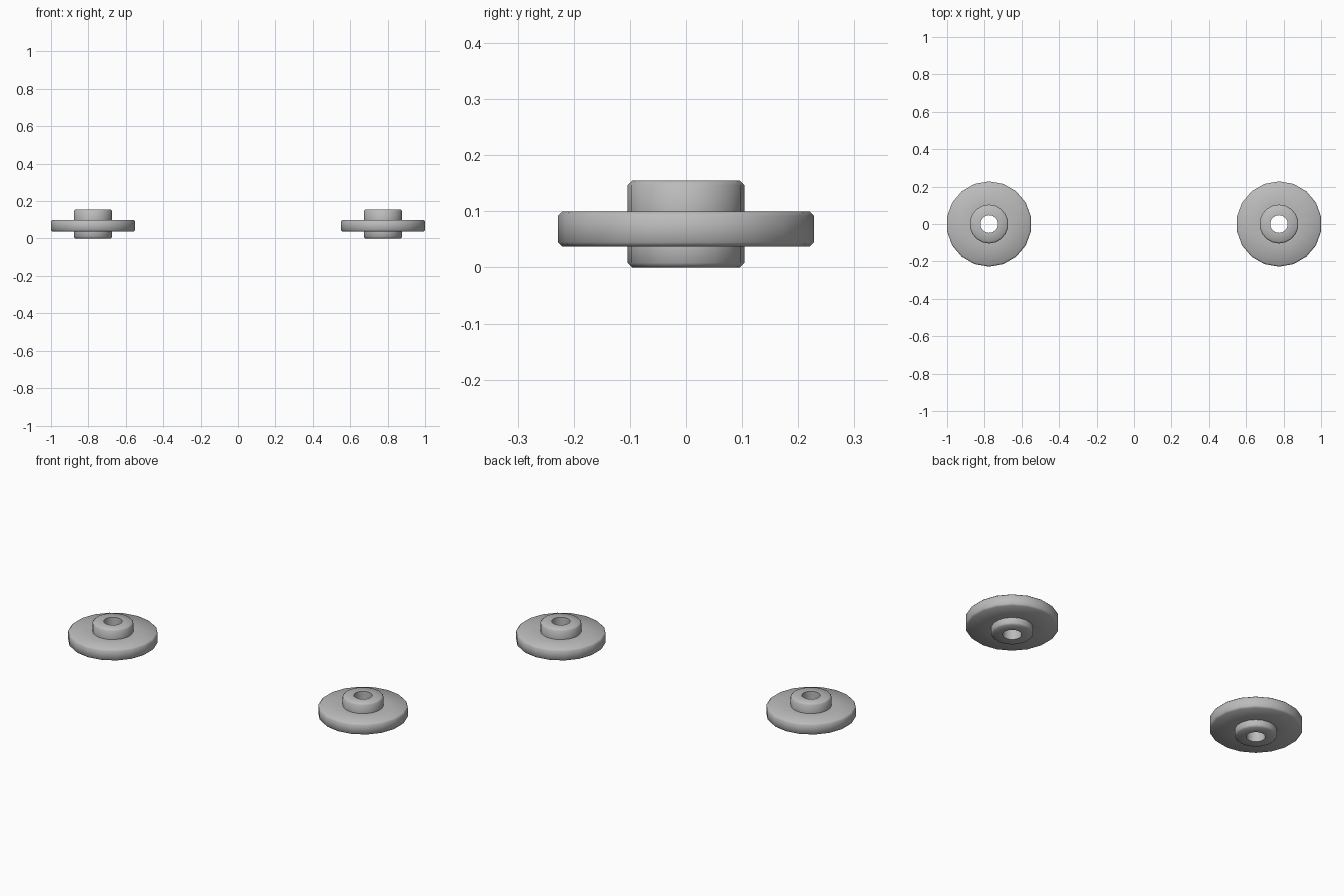
import bpy
import bmesh
from math import cos, sin, tau, radians

SIDES = 18

cube = bpy.data.objects.get("Cube")
if cube:
    bpy.data.objects.remove(cube, do_unlink=True)

grey = bpy.data.materials.new("plain_grey")
grey.use_nodes = True
color = (0.5, 0.5, 0.5, 1)
grey.diffuse_color = color
grey.node_tree.nodes["Principled BSDF"].inputs["Base Color"].default_value = color

# Closed cross-section (radius, height): bore, hub and flange with chamfers
BORE, HUB, RIM, C = 0.047, 0.104, 0.228, 0.008
TOP, LOW, HIGH = 0.155, 0.037, 0.1
profile = [
    (BORE, 0), (HUB - C, 0), (HUB, C), (HUB, LOW),
    (RIM - C, LOW), (RIM, LOW + C), (RIM, HIGH - C), (RIM - C, HIGH),
    (HUB, HIGH), (HUB, TOP - C), (HUB - C, TOP), (BORE, TOP),
]


def flanged_bushing(name, x):
    bm = bmesh.new()
    rings = []
    for i in range(SIDES):
        a = tau * (i + 0.5) / SIDES
        rings.append([bm.verts.new((r * cos(a), r * sin(a), z)) for r, z in profile])
    for i, ring in enumerate(rings):
        following = rings[(i + 1) % SIDES]
        for j in range(len(profile)):
            k = (j + 1) % len(profile)
            bm.faces.new((ring[j], following[j], following[k], ring[k]))
    bmesh.ops.recalc_face_normals(bm, faces=bm.faces)
    mesh = bpy.data.meshes.new(name)
    bm.to_mesh(mesh)
    bm.free()
    mesh.materials.append(grey)
    obj = bpy.data.objects.new(name, mesh)
    obj.location.x = x
    bpy.context.collection.objects.link(obj)
    # Smooth over the chamfers, crisp at the inner corners and bore
    bpy.ops.object.select_all(action="DESELECT")
    obj.select_set(True)
    bpy.context.view_layer.objects.active = obj
    bpy.ops.object.shade_smooth_by_angle(angle=radians(50))


# Matching pair, one on each side
for name, side in (("left_flanged_bushing", 1), ("right_flanged_bushing", -1)):
    flanged_bushing(name, side * (1 - RIM * cos(tau / SIDES / 2)))
